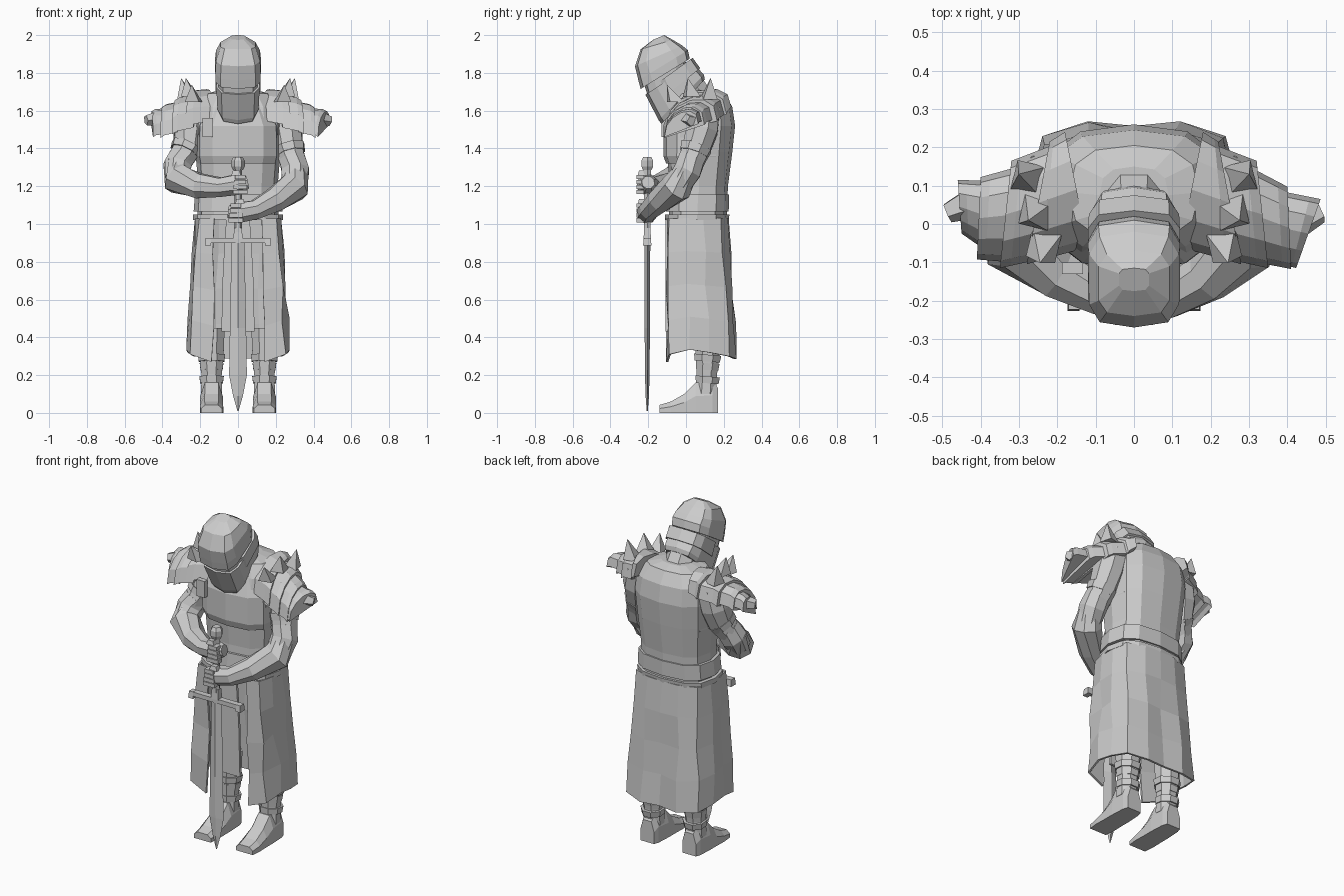
import bpy, bmesh, math, random
from mathutils import Vector as V
random.seed(4)


def loft(name, rings, closed=True, caps=True, thick=0):
    """Skin a list of equal-length point rings with flat faces."""
    bm = bmesh.new()
    rows = [[bm.verts.new(p) for p in r] for r in rings]
    n = len(rows[0])
    for a, b in zip(rows, rows[1:]):
        for i in range(n if closed else n - 1):
            j = (i + 1) % n
            bm.faces.new((a[i], a[j], b[j], b[i]))
    if caps:
        bm.faces.new(rows[0][::-1])
        bm.faces.new(rows[-1])
    bmesh.ops.recalc_face_normals(bm, faces=bm.faces)
    me = bpy.data.meshes.new(name)
    bm.to_mesh(me)
    bm.free()
    ob = bpy.data.objects.new(name, me)
    bpy.context.collection.objects.link(ob)
    if thick:
        m = ob.modifiers.new("thickness", 'SOLIDIFY')
        m.thickness, m.offset = thick, 0
    return ob


def ring(c, ux, uy, n=10, p=1.0, turn=0.0):
    """Oval (p < 1 gives a squarer oval) spanned by two half axes."""
    f = lambda t: math.copysign(abs(t) ** p, t) if abs(t) > 1e-6 else 0
    return [V(c) + V(ux) * f(math.sin(a)) - V(uy) * f(math.cos(a))
            for a in (2 * math.pi * (i + turn) / n for i in range(n))]


def slab(z, hx, y0, y1, n=12, p=0.75):
    return ring((0, (y0 + y1) / 2, z), (hx, 0, 0), (0, (y1 - y0) / 2, 0), n, p)


def tilted(f, b, hx, n=10, p=0.55):
    """Head ring from its front (y, z) and back (y, z) points."""
    f, b = V((0, *f)), V((0, *b))
    return ring((f + b) / 2, (hx, 0, 0), (b - f) / 2, n, p)


def tube(name, pts, n=8):
    """Limb through (x, y, z, radius) points."""
    P = [V(p[:3]) for p in pts]
    rings = []
    for i, p in enumerate(P):
        t = (P[min(i + 1, len(P) - 1)] - P[max(i - 1, 0)]).normalized()
        u = t.cross(V((0, 1, 0.1))).normalized()
        w = t.cross(u)
        rings.append(ring(p, u * pts[i][3], w * pts[i][3], n, 1, 0.5))
    return loft(name, rings)


def box(name, c, s, top=1.0):
    """Box with optional top taper."""
    x, y, h = s[0] / 2, s[1] / 2, s[2] / 2
    q = [(-x, -y), (x, -y), (x, y), (-x, y)]
    return loft(name, [[V(c) + V((a * k, b * k, z)) for a, b in q]
                       for z, k in ((-h, 1), (h, top))])


# Helmet: bucket face guard, overhanging dome with stepped rear bands
loft("face_guard", [tilted((-.13, 1.53), (.10, 1.765), .102),
                    tilted((-.145, 1.55), (.095, 1.79), .112),
                    tilted((-.215, 1.685), (.04, 1.85), .118)])
loft("eye_slit", [tilted((-.20, 1.67), (.0, 1.82), .104),
                  tilted((-.225, 1.75), (.0, 1.86), .108)])
loft("helmet_rear_band", [tilted((-.13, 1.66), (.075, 1.825), .121),
                          tilted((-.16, 1.74), (.035, 1.88), .123)])
loft("helmet_dome", [tilted((-.24, 1.715), (.02, 1.875), .122),
                     tilted((-.252, 1.76), (.01, 1.92), .124),
                     tilted((-.27, 1.835), (-.02, 1.945), .12),
                     tilted((-.24, 1.925), (-.07, 1.975), .095),
                     tilted((-.175, 1.975), (-.115, 2.0), .04)])
tube("neck", [(0, .09, 1.6, .1), (0, .0, 1.76, .085)])

# Torso, breastplate edge, belt
loft("torso", [slab(1.02, .215, -.09, .215), slab(1.2, .21, -.085, .222),
               slab(1.38, .225, -.10, .245), slab(1.52, .235, -.105, .26),
               slab(1.62, .225, -.075, .245), slab(1.69, .17, -.04, .205),
               slab(1.71, .09, 0, .15)])
loft("breastplate", [slab(1.32, .218, -.105, .22), slab(1.36, .228, -.12, .23),
                     slab(1.52, .225, -.12, .235), slab(1.63, .17, -.08, .2)])
loft("belt", [slab(1.065, .235, -.105, .226), slab(1.155, .228, -.10, .228)])
loft("belt_lower_band", [slab(1.02, .238, -.112, .226), slab(1.05, .238, -.112, .23)])
box("chest_strap", (-.16, -.115, 1.51), (.055, .03, .10))

# Long coat skirt, open in front, with a pinched fold at each side
top = [(.125, -.095, 1.03), (.20, -.085, 1.03), (.222, .0, 1.03), (.222, .09, 1.03),
       (.20, .18, 1.03), (.10, .215, 1.03), (0, .22, 1.03)]
low = [(.14, -.10, .27), (.25, -.085, .31), (.268, .02, .335), (.262, .12, .32),
       (.235, .225, .30), (.12, .262, .285), (0, .25, .29)]
rows = []
for t in (0, .25, .5, .75, 1):
    half = [V(a).lerp(V(b), t) for a, b in zip(top, low)]
    if t == .5:
        half[2].x -= .018
    full = half + [V((-p.x, p.y, p.z)) for p in half[-2::-1]]
    k = .01 if 0 < t < 1 else 0
    rows.append([p + V((random.uniform(-k, k), random.uniform(-k, k), 0)) for p in full])
loft("coat_skirt", rows, closed=False, caps=False, thick=.012)
loft("front_cloth", [[V((x * w, y, z)) for x, y in ((-1, -.108), (1, -.108), (1, -.093), (-1, -.093))]
                     for z, w in ((.43, .088), (.75, .08), (1.03, .062))])

# Boots and shins
for s in (-1, 1):
    x = s * .14
    tube("shin", [(x, .115, .45, .075), (x, .115, .33, .07), (x, .11, .2, .058), (x, .105, .1, .06)])
    for z, r in ((.29, .078), (.245, .068), (.175, .07)):
        tube("boot_band", [(x, .115, z + .018, r), (x, .112, z - .018, r - .005)])
    loft("boot", [[V((x + a * w, y, z * h)) for a, z in
                   ((-1, 0), (1, 0), (1, .55), (.6, 1), (-.6, 1), (-1, .55))]
                  for y, w, h in ((.17, .045, .13), (.14, .055, .17), (.05, .06, .16),
                                  (-.01, .06, .10), (-.08, .062, .06), (-.14, .056, .042))])

# Arms: upper sleeve, band, flared elbow cuff, forearm
arms = {1: ((.31, .0, 1.26), [(.315, .01, 1.29, .062), (.295, -.05, 1.195, .085), (.19, -.14, 1.125, .068),
                             (.09, -.195, 1.075, .054), (0, -.205, 1.06, .058), (-.05, -.2, 1.065, .035)]),
        -1: ((-.33, .0, 1.29), [(-.335, .01, 1.32, .062), (-.32, -.045, 1.24, .086), (-.2, -.13, 1.20, .07),
                               (-.09, -.185, 1.195, .054), (0, -.205, 1.21, .058), (.05, -.2, 1.22, .035)])}
for s, (elbow, fore) in arms.items():
    tube("upper_arm", [(s * .23, .10, 1.62, .085), (s * .255, .085, 1.5, .09),
                       (s * .27, .055, 1.4, .08), (*elbow, .065)])
    e, m = V(elbow), V((s * .27, .055, 1.41))
    tube("arm_band", [(*m, .088), (*m.lerp(e, .25), .08)])
    tube("elbow_cuff", [(*m.lerp(e, .4), .074), (*m.lerp(e, .85), .078), (*V(fore[1][:3]), .07)])
    tube("forearm", fore)
    # curled fingers around the grip
    z = fore[4][2]
    for k in range(4):
        box("finger", (-s * .012, -.243, z - .04 + k * .026), (.075 - .006 * k, .04, .022))
    box("thumb", (s * .01, -.235, z + .06), (.05, .04, .025), .7)

# Sword held point down
loft("sword_blade", [[V((a * w, -.205 + b * d, z)) for a, b in ((-1, 0), (0, -1), (1, 0), (0, 1))]
                     for z, w, d in ((.01, .003, .003), (.09, .026, .009), (.2, .047, .012),
                                     (.45, .043, .014), (.92, .034, .016))])
box("sword_guard", (0, -.205, .912), (.3, .035, .026))
for s in (-1, 1):
    box("guard_end", (s * .158, -.205, .906), (.032, .045, .04), .8)
box("sword_collar", (0, -.205, .95), (.05, .04, .06), .8)
tube("sword_grip", [(0, -.205, .93, .02), (0, -.205, 1.31, .022)], 6)
tube("sword_pommel", [(0, -.205, 1.285, .026), (0, -.205, 1.305, .036), (0, -.205, 1.335, .036),
                      (0, -.205, 1.355, .024)], 6)

# Shoulder armour: overlapping arched plates fanning out, with pyramid spikes
def arch(s, x, y0, y1, zt, zb, skew):
    """Half-arch station; front y0 to back y1, skewed so the plates fan."""
    out = []
    for i in range(7):
        a = math.pi * i / 6
        c = math.cos(a)
        out.append(V((s * (x - skew * c), (y0 + y1) / 2 + (y1 - y0) / 2 * c,
                      zb + (zt - zb) * math.sin(a) ** .8 + .035 * c)))
    return out

for s in (-1, 1):
    d = -.025 * s
    plates = [((.15, -.06, .24, 1.71, 1.585, -.03), (.25, -.105, .215, 1.695, 1.545, .03)),
              ((.225, -.09, .205, 1.685, 1.545, .01), (.335, -.115, .165, 1.655, 1.51, .015)),
              ((.31, -.10, .15, 1.645, 1.52, .01), (.405, -.105 + d * .5, .11 + d * .5, 1.615, 1.49, .005)),
              ((.375, -.09 + d * .5, .10 + d * .5, 1.605, 1.51, .0),
               (.455, -.07 + d * 1.8, .09 + d, 1.59, 1.495, -.032 if s > 0 else -.005))]
    for a, b in plates:
        mid = [p.lerp(q, .75) + V((0, 0, .008)) for p, q in zip(arch(s, *a), arch(s, *b))]
        loft("shoulder_plate", [arch(s, *a), mid, arch(s, *b)])
    for x, z, y, tx, ty, tz in ((.275, 1.66, .12, .30, .13, 1.77), (.255, 1.675, .03, .275, .01, 1.77),
                                (.235, 1.645, -.055, .245, -.10, 1.735)):
        c, tip = V((s * x, y, z)), V((s * tx, ty, tz))
        base = ring(c, (.055, 0, 0), (0, .055, 0), 4, 1, .5 + .15 * s)
        loft("shoulder_spike", [base, [tip + (p - c) * .03 for p in base]])
# the outermost corner of each side
tube("shoulder_tip", [(.44, .01, 1.555, .04), (.487, .03, 1.545, .028)], 5)
tube("shoulder_tip", [(-.44, .05, 1.555, .04), (-.487, .03, 1.55, .028)], 5)
